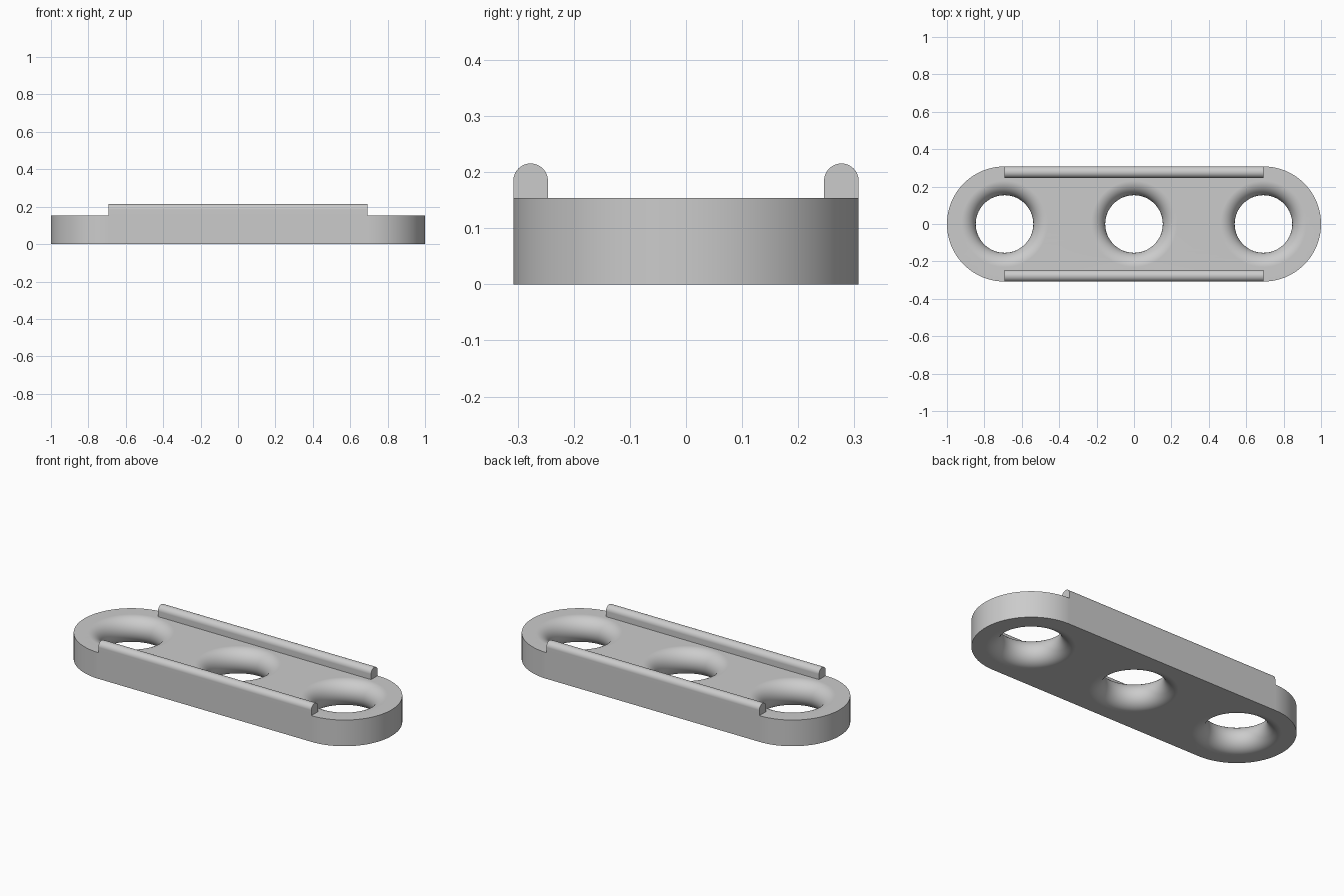
import bpy, bmesh
from math import sin, cos, pi

if "Cube" in bpy.data.objects:
    bpy.data.objects.remove(bpy.data.objects["Cube"])

UNIT = 2 / 26              # module that all sizes are multiples of
HALF = 9 * UNIT            # hole spacing and half length of the rails
RADIUS = 4 * UNIT          # half width of the plate
THICK = 2 * UNIT
BORE = 2 * UNIT            # narrowest hole radius
RAIL = 0.4 * UNIT          # half width of a rail

grey = bpy.data.materials.new("light grey")
grey.use_nodes = True
grey.diffuse_color = (0.6, 0.6, 0.6, 1)
grey.node_tree.nodes["Principled BSDF"].inputs["Base Color"].default_value = grey.diffuse_color


def ring(bm, points, z):
    return [bm.verts.new((x, y, z)) for x, y in points]


def circle(cx, radius, count=96):
    return [(cx + radius * cos(2 * pi * i / count), radius * sin(2 * pi * i / count))
            for i in range(count)]


def bridge(bm, a, b):
    for i in range(len(a)):
        j = (i + 1) % len(a)
        bm.faces.new((a[i], a[j], b[j], b[i]))


def loop_edges(bm, loop):
    return [bm.edges.get((v, loop[i - 1])) for i, v in enumerate(loop)]


def finish(bm, name):
    bmesh.ops.recalc_face_normals(bm, faces=bm.faces)
    mesh = bpy.data.meshes.new(name)
    bm.to_mesh(mesh)
    bm.free()
    mesh.materials.append(grey)
    obj = bpy.data.objects.new(name, mesh)
    bpy.context.collection.objects.link(obj)
    bpy.ops.object.select_all(action='DESELECT')
    obj.select_set(True)
    bpy.context.view_layer.objects.active = obj
    bpy.ops.object.shade_smooth_by_angle(angle=pi / 6)
    # keep the broad flat faces flat next to the roundings
    weighted = obj.modifiers.new("weighted normals", 'WEIGHTED_NORMAL')
    weighted.keep_sharp = True
    return obj


# Plate: rounded-end outline with three fully rounded holes
bm = bmesh.new()
STEPS = 48
outline = [(side * (HALF + RADIUS * cos(t)), side * RADIUS * sin(t))
           for side in (1, -1)
           for t in (-pi / 2 + pi * i / STEPS for i in range(STEPS + 1))]
bottom, top = ring(bm, outline, 0), ring(bm, outline, THICK)
bridge(bm, bottom, top)
caps = [loop_edges(bm, bottom), loop_edges(bm, top)]
FILLET = THICK / 2
for cx in (-HALF, 0, HALF):
    rings = []
    for i in range(25):
        a = pi * i / 24
        radius = BORE + FILLET * (1 - sin(a))
        rings.append(ring(bm, circle(cx, radius), FILLET * (1 - cos(a))))
    for lower, upper in zip(rings, rings[1:]):
        bridge(bm, lower, upper)
    caps[0] += loop_edges(bm, rings[0])
    caps[1] += loop_edges(bm, rings[-1])
for edges in caps:
    bmesh.ops.triangle_fill(bm, edges=edges, use_beauty=True)
finish(bm, "plate")

# Rails: round-topped bars along both long sides
for name, side in (("front_rail", -1), ("back_rail", 1)):
    bm = bmesh.new()
    cy = side * (RADIUS - RAIL)
    profile = [(cy + RAIL, THICK)]
    profile += [(cy + RAIL * cos(pi * i / 24), THICK + RAIL + RAIL * sin(pi * i / 24))
                for i in range(25)]
    profile.append((cy - RAIL, THICK))
    ends = [[bm.verts.new((x, y, z)) for y, z in profile] for x in (-HALF, HALF)]
    bridge(bm, *ends)
    for end in ends:
        bm.faces.new(end)
    finish(bm, name)
